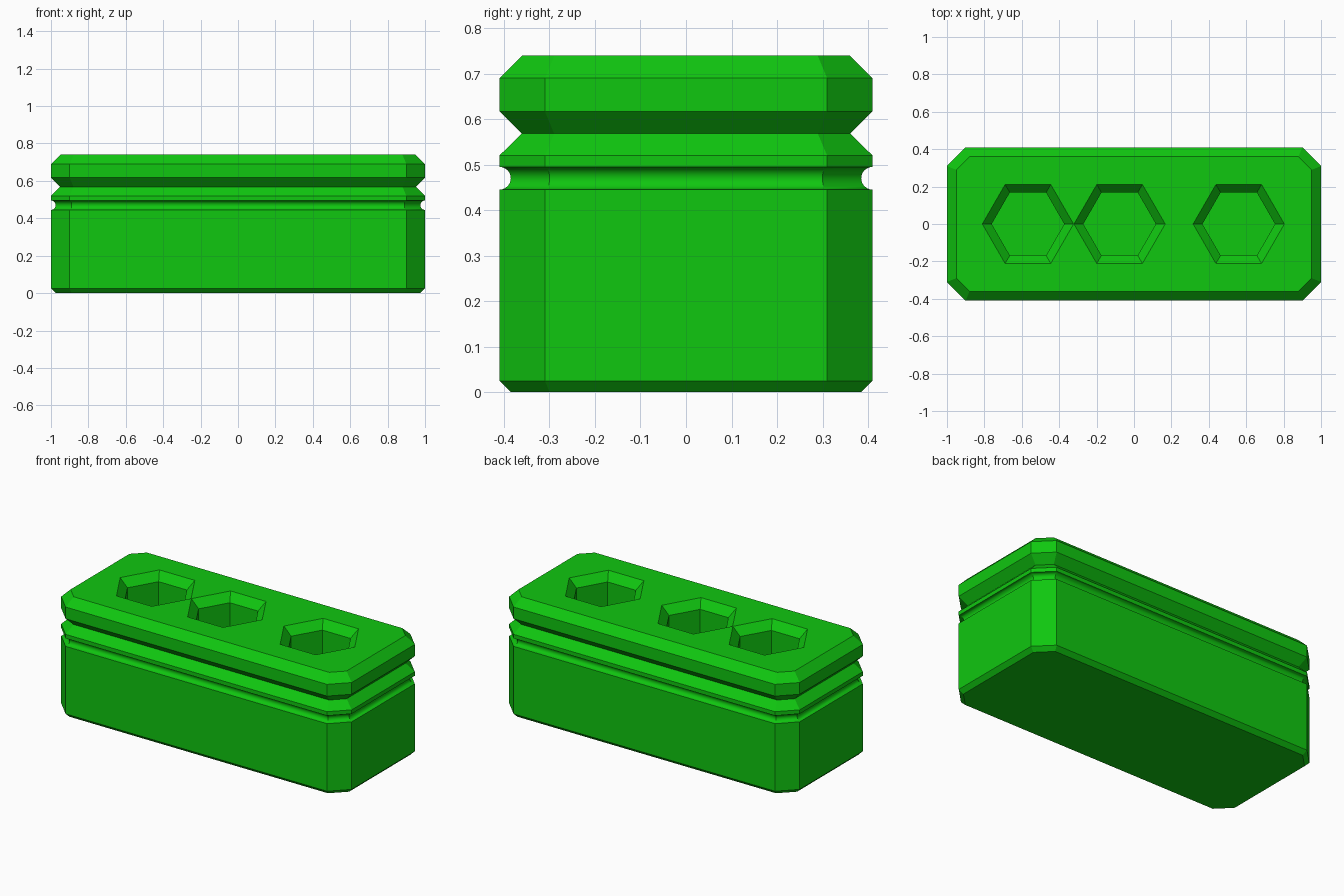
import bpy, bmesh, math

if "Cube" in bpy.data.objects:
    bpy.data.objects.remove(bpy.data.objects["Cube"])

green = bpy.data.materials.new("bright green")
green.diffuse_color = (0.005, 0.57, 0.005, 1)
green.use_nodes = True
green.node_tree.nodes["Principled BSDF"].inputs["Base Color"].default_value = green.diffuse_color


def loft(name, rings):
    """Closed solid from a stack of matching rings, bottom to top."""
    bm = bmesh.new()
    loops = [[bm.verts.new(p) for p in ring] for ring in rings]
    n = len(loops[0])
    for low, high in zip(loops, loops[1:]):
        for i in range(n):
            j = (i + 1) % n
            bm.faces.new((low[i], low[j], high[j], high[i]))
    bm.faces.new(loops[0][::-1])
    bm.faces.new(loops[-1])
    bmesh.ops.recalc_face_normals(bm, faces=bm.faces)
    mesh = bpy.data.meshes.new(name)
    bm.to_mesh(mesh)
    bm.free()
    mesh.materials.append(green)
    ob = bpy.data.objects.new(name, mesh)
    bpy.context.collection.objects.link(ob)
    return ob


def octagon(z, inset):
    """Rectangle with cut corners, all sides moved inwards by inset."""
    hx, hy = 1.0 - inset, 0.41 - inset
    c = 0.1 - inset * (2 - math.sqrt(2))
    return [(hx, -hy + c, z), (hx, hy - c, z), (hx - c, hy, z), (-hx + c, hy, z),
            (-hx, hy - c, z), (-hx, -hy + c, z), (-hx + c, -hy, z), (hx - c, -hy, z)]


def hexagon(x, z, r):
    return [(x + r * math.cos(math.radians(60 * i)),
             r * math.sin(math.radians(60 * i)), z) for i in range(6)]


# Body outline as (height, inset): base bevel, round groove, V groove, top bevel
profile = [(0, 0.025), (0.025, 0)]
steps = 12
for i in range(steps + 1):
    a = math.pi * i / steps
    profile.append((0.47 - 0.025 * math.cos(a), 0.025 * math.sin(a)))
profile += [(0.52, 0), (0.568, 0.049), (0.617, 0), (0.69, 0), (0.74, 0.05)]
block = loft("holder_block", [octagon(z, d) for z, d in profile])

# Hexagonal sockets with flared rims
rim, bore, floor, top = 0.244, 0.194, 0.2, 0.74
for x in (-0.567, -0.077, 0.56):
    cutter = loft("socket_cutter", [hexagon(x, floor, bore),
                                    hexagon(x, top - 0.05, bore),
                                    hexagon(x, top, rim),
                                    hexagon(x, top + 0.002, rim + 0.0005)])
    cutter.hide_render = True
    mod = block.modifiers.new("socket", 'BOOLEAN')
    mod.operation = 'DIFFERENCE'
    mod.solver = 'EXACT'
    mod.object = cutter
    bpy.context.view_layer.objects.active = block
    bpy.ops.object.modifier_apply(modifier=mod.name)
    bpy.data.objects.remove(cutter)

# Smooth only the round groove
bpy.ops.object.select_all(action='DESELECT')
block.select_set(True)
bpy.context.view_layer.objects.active = block
bpy.ops.object.shade_smooth_by_angle(angle=math.radians(25))
